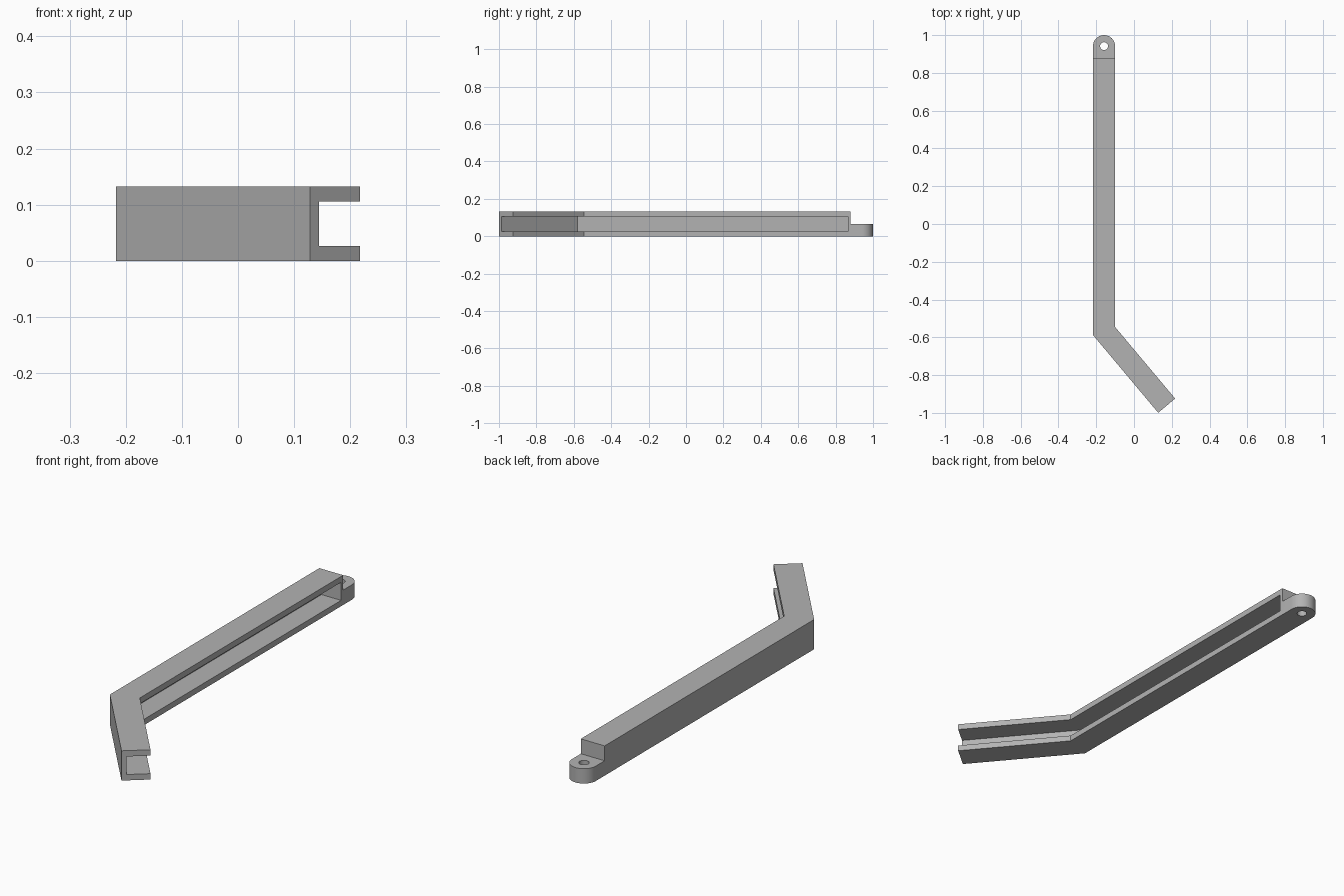
import bpy
import bmesh
from math import cos, sin, tan, pi, radians
from mathutils import Vector

cube = bpy.data.objects.get("Cube")
if cube:
    bpy.data.objects.remove(cube, do_unlink=True)

# Main dimensions
LEFT, WIDTH, HEIGHT = -0.217, 0.117, 0.132
BEND_Y, ARM, ANGLE = -0.588, 0.537, radians(40)
WALL, FLANGE = 0.021, 0.026
STEP_Y, TAB_TOP = 0.88, 0.066
R = WIDTH / 2
EYE = Vector((LEFT + R, 1.0 - R))
along = Vector((sin(ANGLE), -cos(ANGLE)))
across = Vector((cos(ANGLE), sin(ANGLE)))


def prism(name, outline, z0, z1):
    """Extrude a flat outline between two heights."""
    bm = bmesh.new()
    face = bm.faces.new([bm.verts.new((p[0], p[1], z0)) for p in outline])
    top = bmesh.ops.extrude_face_region(bm, geom=[face])["geom"]
    verts = [v for v in top if isinstance(v, bmesh.types.BMVert)]
    bmesh.ops.translate(bm, verts=verts, vec=(0, 0, z1 - z0))
    bmesh.ops.recalc_face_normals(bm, faces=bm.faces)
    mesh = bpy.data.meshes.new(name)
    bm.to_mesh(mesh)
    bm.free()
    obj = bpy.data.objects.new(name, mesh)
    bpy.context.collection.objects.link(obj)
    return obj


def arc(center, radius, start, end, steps):
    return [center + radius * Vector((cos(a), sin(a)))
            for a in (start + (end - start) * i / steps for i in range(steps + 1))]


def bent_path(offset, extra=0.0):
    """Bend and free end of a line set in from the outer side."""
    bend = Vector((LEFT + offset, BEND_Y + offset * tan(ANGLE / 2)))
    end = Vector((LEFT, BEND_Y)) + along * (ARM + extra) + across * offset
    return [bend, end]


def cut(target, cutter):
    cutter.hide_render = True
    mod = target.modifiers.new(cutter.name, 'BOOLEAN')
    mod.operation = 'DIFFERENCE'
    mod.solver = 'EXACT'
    mod.object = cutter
    bpy.context.view_layer.objects.active = target
    bpy.ops.object.modifier_apply(modifier=mod.name)
    bpy.data.objects.remove(cutter, do_unlink=True)


# Bent bar with a rounded end
outer, inner = bent_path(0), bent_path(WIDTH)
bar = prism("bent_channel_arm", outer + inner[::-1] + arc(EYE, R, 0, pi, 32), 0, HEIGHT)

# Half-height mounting tab
cut(bar, prism("step_cutter", [(-0.5, STEP_Y), (0.2, STEP_Y), (0.2, 1.2), (-0.5, 1.2)],
               TAB_TOP, HEIGHT + 0.1))

# Side channel, open along the inner side and at the free end
floor, mouth = bent_path(WALL, 0.1), bent_path(WIDTH + 0.05, 0.1)
channel_end = STEP_Y - 0.015
cut(bar, prism("channel_cutter",
               floor + mouth[::-1] + [(LEFT + WIDTH + 0.05, channel_end),
                                      (LEFT + WALL, channel_end)],
               FLANGE, HEIGHT - FLANGE))

# Pivot hole
cut(bar, prism("hole_cutter", arc(EYE, 0.021, 0, 2 * pi, 32)[:-1], -0.1, HEIGHT + 0.1))

# Plain grey finish
grey = bpy.data.materials.new("grey")
grey.use_nodes = True
colour = (0.45, 0.45, 0.45, 1)
grey.diffuse_color = colour
grey.node_tree.nodes["Principled BSDF"].inputs["Base Color"].default_value = colour
bar.data.materials.clear()
bar.data.materials.append(grey)

bpy.ops.object.select_all(action='DESELECT')
bar.select_set(True)
bpy.context.view_layer.objects.active = bar
bpy.ops.object.shade_smooth_by_angle(angle=radians(30))
